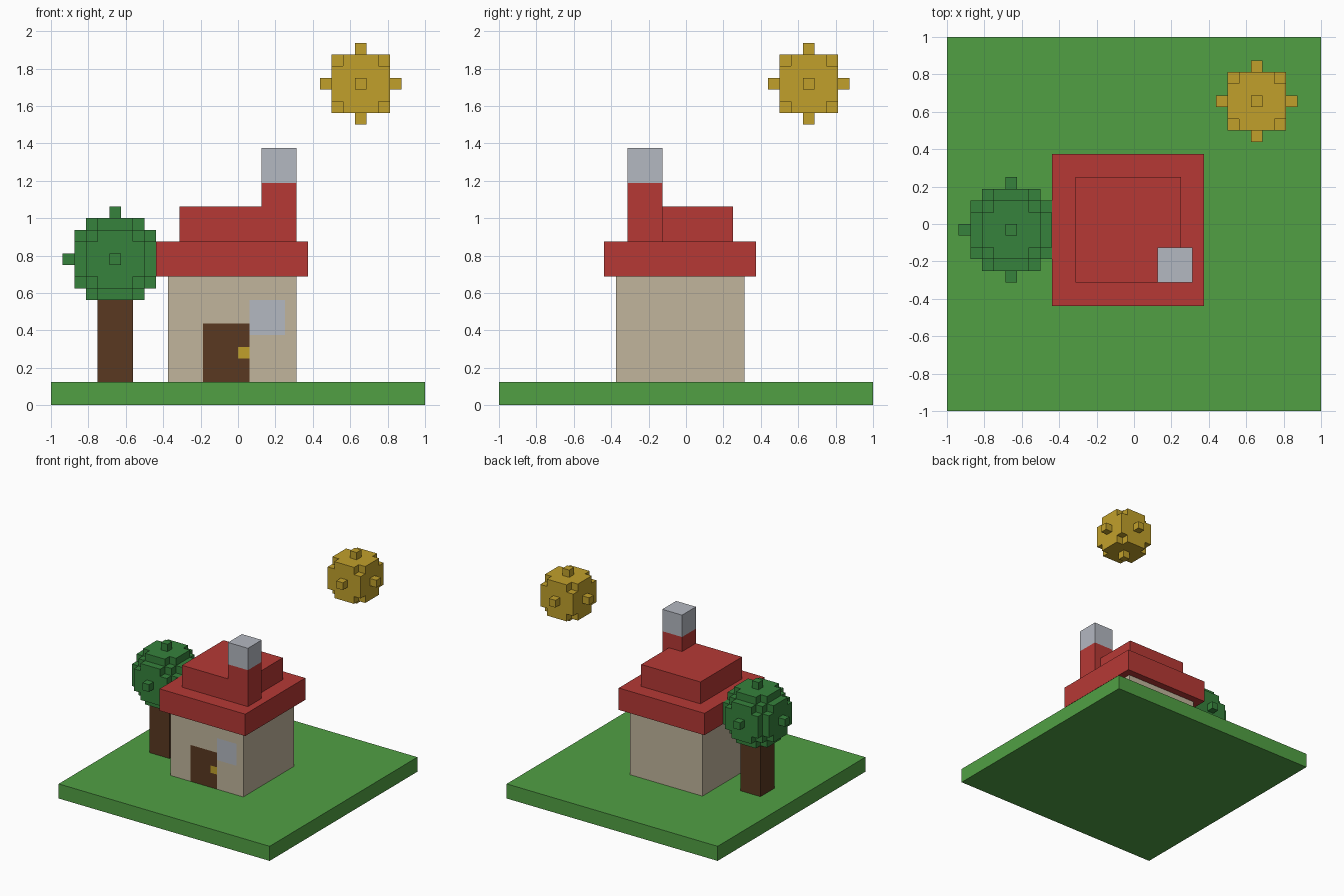
import bpy, bmesh
from mathutils import Vector

if "Cube" in bpy.data.objects:
    bpy.data.objects.remove(bpy.data.objects["Cube"], do_unlink=True)

U = 1 / 16  # size of one building block


def material(name, rgb):
    lin = [((c / 255 + 0.055) / 1.055) ** 2.4 for c in rgb]
    m = bpy.data.materials.new(name)
    m.use_nodes = True
    m.diffuse_color = (*lin, 1)
    m.node_tree.nodes["Principled BSDF"].inputs["Base Color"].default_value = (*lin, 1)
    return m


grass = material("grass green", (81, 160, 68))
leaf = material("leaf green", (54, 130, 60))
wood = material("wood brown", (90, 57, 33))
plaster = material("plaster beige", (193, 181, 156))
red = material("roof red", (182, 57, 53))
grey = material("stone grey", (180, 184, 193))
gold = material("sun gold", (193, 160, 43))


def finish(name, bm, mats):
    bmesh.ops.recalc_face_normals(bm, faces=bm.faces)
    bm.normal_update()
    me = bpy.data.meshes.new(name)
    bm.to_mesh(me)
    bm.free()
    for m in mats:
        me.materials.append(m)
    ob = bpy.data.objects.new(name, me)
    bpy.context.collection.objects.link(ob)
    return ob


def box_mesh(lo, hi):
    """Box between two corners, given in blocks."""
    bm = bmesh.new()
    bmesh.ops.create_cube(bm, size=1)
    lo, hi = Vector(lo) * U, Vector(hi) * U
    for v in bm.verts:
        v.co = (lo + hi) / 2 + v.co * (hi - lo)
    return bm


def box(name, lo, hi, mat):
    return finish(name, box_mesh(lo, hi), [mat])


def block_ball(name, centre, radius, mat):
    """Outer skin of a ball of unit blocks, with flat areas merged."""
    r = range(-radius, radius + 1)
    cells = {(x, y, z) for x in r for y in r for z in r
             if x * x + y * y + z * z <= radius * radius}
    bm = bmesh.new()
    for cell in sorted(cells):
        for axis in range(3):
            for sign in (-1, 1):
                step = [0, 0, 0]
                step[axis] = sign
                step = Vector(step)
                if tuple(int(c) for c in Vector(cell) + step) in cells:
                    continue
                a, b = Vector((0, 0, 0)), Vector((0, 0, 0))
                a[(axis + 1) % 3] = 0.5
                b[(axis + 2) % 3] = 0.5 * sign
                mid = Vector(centre) + Vector(cell) + step / 2
                bm.faces.new([bm.verts.new((mid + o) * U)
                              for o in (-a - b, a - b, a + b, b - a)])
    bmesh.ops.remove_doubles(bm, verts=bm.verts, dist=0.001)
    bmesh.ops.dissolve_limit(bm, angle_limit=0.02, verts=bm.verts, edges=bm.edges)
    return finish(name, bm, [mat])


# Ground slab
box("ground", (-16, -16, 0), (16, 16, 2), grass)

# House walls, front face cut into door, door knob and window
bm = box_mesh((-6, -6, 2), (5, 5, 11))
for axis, cuts in ((0, (-3, 0, 1, 4)), (2, (4, 5, 6, 7, 9))):
    for c in cuts:
        co, no = Vector((0, 0, 0)), Vector((0, 0, 0))
        co[axis], no[axis] = c * U, 1
        front = [f for f in bm.faces if f.calc_center_median().y < -5.9 * U]
        geom = front + list({e for f in front for e in f.edges}) \
            + list({v for f in front for v in f.verts})
        bmesh.ops.bisect_plane(bm, geom=geom, plane_co=co, plane_no=no)
# (x range, z range, material slot); later entries win
openings = [((-3, 1), (2, 7), 1), ((0, 1), (4, 5), 2), ((1, 4), (6, 9), 3)]
for f in bm.faces:
    p = f.calc_center_median() / U
    if p.y < -5.9:
        for (x0, x1), (z0, z1), slot in openings:
            if x0 < p.x < x1 and z0 < p.z < z1:
                f.material_index = slot
finish("house_walls", bm, [plaster, wood, gold, grey])

# Roof and chimney
box("roof_eaves", (-7, -7, 11), (6, 6, 14), red)
box("roof_top", (-5, -5, 14), (4, 4, 17), red)
box("chimney_stack", (2, -5, 14), (5, -2, 19), red)
box("chimney_cap", (2, -5, 19), (5, -2, 22), grey)

# Tree
box("tree_trunk", (-12, -2, 2), (-9, 1, 9), wood)
block_ball("tree_crown", (-10.5, -0.5, 12.5), 4, leaf)

# Sun
block_ball("sun", (10.5, 10.5, 27.5), 3, gold)
